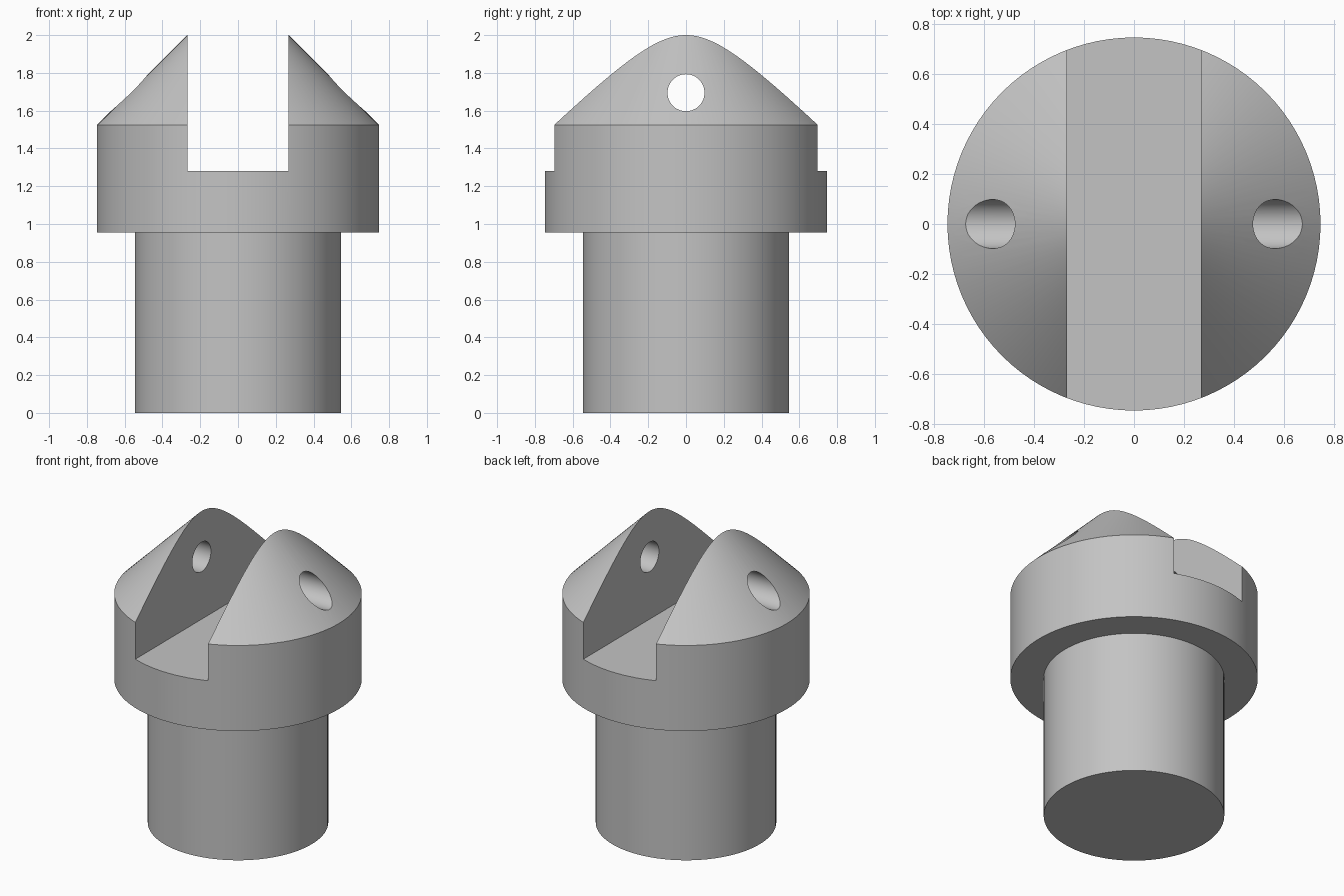
import bpy
import bmesh
from math import pi
from mathutils import Matrix

SEGMENTS = 96
RIM, STEM = 0.747, 0.545
SLOT_HALF, SLOT_FLOOR = 0.268, 1.28
HOLE_RADIUS, HOLE_Z = 0.098, 1.695

default = bpy.data.objects.get("Cube")
if default:
    bpy.data.objects.remove(default, do_unlink=True)

# Plain grey material
grey = bpy.data.materials.new("plain grey")
grey.use_nodes = True
color = (0.55, 0.55, 0.55, 1)
grey.diffuse_color = color
grey.node_tree.nodes["Principled BSDF"].inputs["Base Color"].default_value = color


def make_object(name, bm):
    bmesh.ops.recalc_face_normals(bm, faces=bm.faces)
    mesh = bpy.data.meshes.new(name)
    bm.to_mesh(mesh)
    bm.free()
    mesh.materials.append(grey)
    obj = bpy.data.objects.new(name, mesh)
    bpy.context.collection.objects.link(obj)
    return obj


def lathe(name, profile):
    bm = bmesh.new()
    verts = [bm.verts.new((r, 0, z)) for r, z in profile]
    edges = [bm.edges.new(pair) for pair in zip(verts, verts[1:])]
    bmesh.ops.spin(bm, geom=verts + edges, cent=(0, 0, 0), axis=(0, 0, 1),
                   angle=2 * pi, steps=SEGMENTS)
    bmesh.ops.remove_doubles(bm, verts=bm.verts, dist=0.0001)
    # Close the flat underside with one face
    rim = [e for e in bm.edges if e.is_boundary]
    bmesh.ops.holes_fill(bm, edges=rim, sides=0)
    return make_object(name, bm)


def cut(target, cutter):
    mod = target.modifiers.new(cutter.name, "BOOLEAN")
    mod.operation = "DIFFERENCE"
    mod.solver = "EXACT"
    mod.object = cutter
    cutter.hide_render = True
    bpy.context.view_layer.objects.active = target
    bpy.ops.object.modifier_apply(modifier=mod.name)
    bpy.data.objects.remove(cutter, do_unlink=True)


# Turned body: stem, wide collar and conical top
cone_base = 1.525
apex = cone_base + (2 - cone_base) * RIM / (RIM - SLOT_HALF)
body = lathe("clevis_body", [(STEM, 0), (STEM, 0.955), (RIM, 0.955),
                             (RIM, cone_base), (0, apex)])

# Slot running front to back
bm = bmesh.new()
height = 2
bmesh.ops.create_cube(bm, size=1, matrix=Matrix.Translation((0, 0, SLOT_FLOOR + height / 2))
                      @ Matrix.Diagonal((2 * SLOT_HALF, 2, height, 1)))
cut(body, make_object("slot_cutter", bm))

# Pin hole across both ears
bm = bmesh.new()
bmesh.ops.create_cone(bm, cap_ends=True, segments=48, radius1=HOLE_RADIUS,
                      radius2=HOLE_RADIUS, depth=2,
                      matrix=Matrix.Translation((0, 0, HOLE_Z)) @ Matrix.Rotation(pi / 2, 4, "Y"))
cut(body, make_object("pin_hole_cutter", bm))

# Smooth curved walls, crisp machined edges
bpy.ops.object.select_all(action="DESELECT")
body.select_set(True)
bpy.context.view_layer.objects.active = body
bpy.ops.object.shade_smooth_by_angle(angle=pi / 6)
